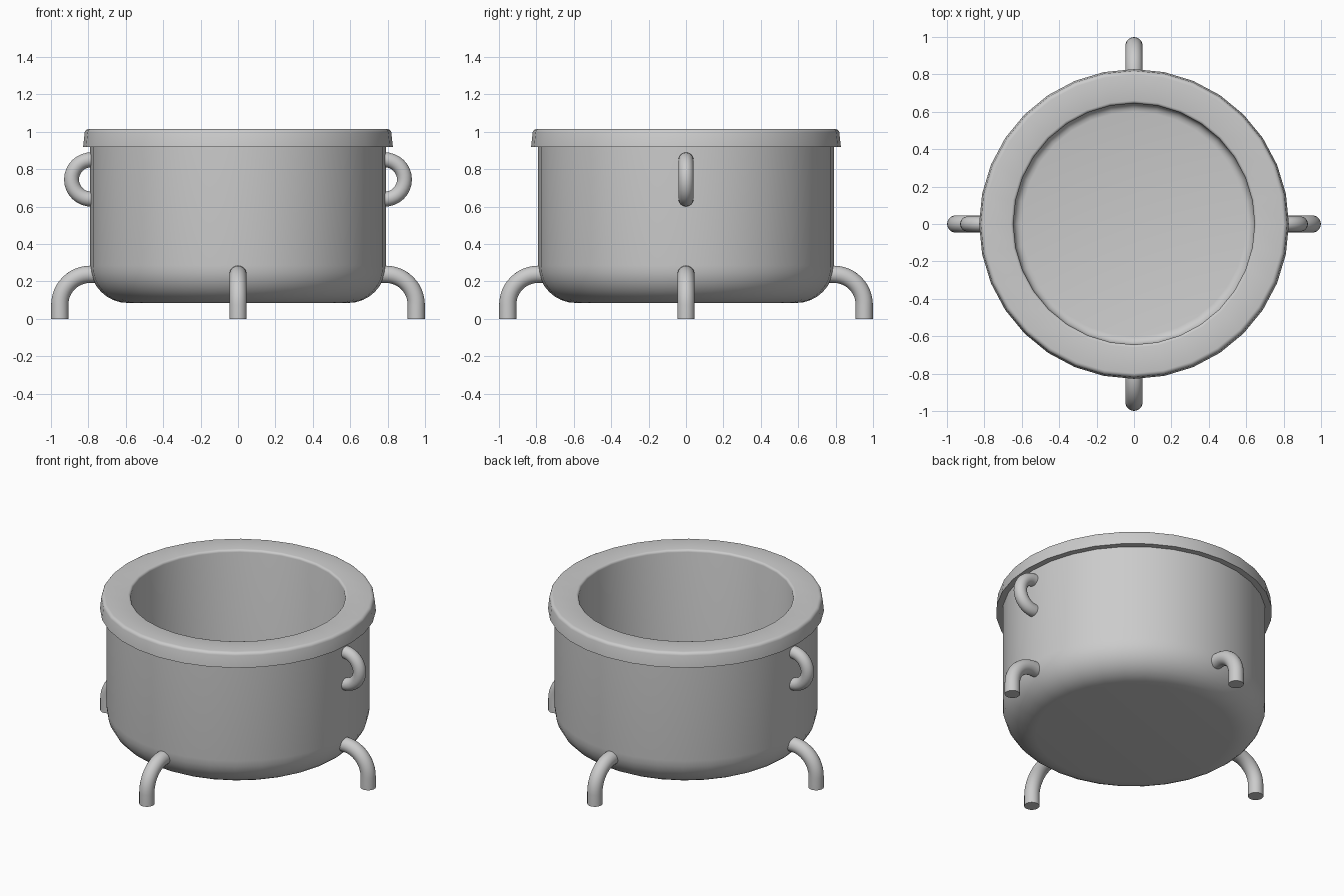
import bpy, bmesh
from math import sin, cos, pi, radians

if "Cube" in bpy.data.objects:
    bpy.data.objects.remove(bpy.data.objects["Cube"])


def finish(bm, name):
    bmesh.ops.remove_doubles(bm, verts=bm.verts, dist=1e-5)
    bmesh.ops.recalc_face_normals(bm, faces=bm.faces)
    me = bpy.data.meshes.new(name)
    bm.to_mesh(me)
    bm.free()
    ob = bpy.data.objects.new(name, me)
    bpy.context.collection.objects.link(ob)
    bpy.ops.object.select_all(action='DESELECT')
    ob.select_set(True)
    bpy.context.view_layer.objects.active = ob
    bpy.ops.object.shade_smooth_by_angle(angle=radians(35))
    return ob


def arc(cx, cz, r, a0, a1, n):
    """Points (x, z) on an arc, angles in degrees."""
    angles = [radians(a0 + (a1 - a0) * i / n) for i in range(n + 1)]
    return [(cx + r * cos(a), cz + r * sin(a)) for a in angles]


def lathe(name, profile, sides=32):
    bm = bmesh.new()
    verts = [bm.verts.new((r, 0, z)) for r, z in profile]
    edges = [bm.edges.new(p) for p in zip(verts, verts[1:])]
    bmesh.ops.spin(bm, geom=verts + edges, cent=(0, 0, 0), axis=(0, 0, 1),
                   angle=2 * pi, steps=sides)
    return finish(bm, name)


def tube(name, path, radius, turn, sides=24):
    """Sweep a circle along a path in the XZ plane, then turn it about Z."""
    bm = bmesh.new()
    rings = []
    for i, (x, z) in enumerate(path):
        x0, z0 = path[max(i - 1, 0)]
        x1, z1 = path[min(i + 1, len(path) - 1)]
        length = ((x1 - x0) ** 2 + (z1 - z0) ** 2) ** 0.5
        nx, nz = -(z1 - z0) / length, (x1 - x0) / length
        ring = []
        for k in range(sides):
            a = 2 * pi * k / sides
            c, s = radius * cos(a), radius * sin(a)
            ring.append(bm.verts.new((x + nx * c, s, z + nz * c)))
        rings.append(ring)
    for a, b in zip(rings, rings[1:]):
        for k in range(sides):
            j = (k + 1) % sides
            bm.faces.new((a[k], a[j], b[j], b[k]))
    bm.faces.new(rings[0])
    bm.faces.new(rings[-1])
    ob = finish(bm, name)
    ob.rotation_euler.z = turn
    return ob


# Pot: rounded base, straight wall, overhanging rim and hollow inside
profile = [(0, 0.085)]
profile += arc(0.59, 0.285, 0.2, -90, 0, 8)
profile += [(0.79, 0.92), (0.828, 0.92)]
profile += arc(0.798, 0.993, 0.022, 10, 90, 4)
profile += arc(0.66, 1.0, 0.015, 90, 180, 3)
profile += arc(0.60, 0.24, 0.045, 0, -90, 4)
profile += [(0, 0.195)]
lathe("pot_body", profile)

# Four curved legs
leg_path = [(0.72, 0.238)] + arc(0.79, 0.075, 0.163, 90, 0, 12) + [(0.953, 0)]
for i, side in enumerate(("right", "back", "left", "front")):
    tube(side + "_leg", leg_path, 0.046, i * pi / 2)

# Two ring handles, their ends sunk in the wall
handle_path = arc(0.785, 0.745, 0.105, 115, -115, 20)
for i, side in enumerate(("right", "left")):
    tube(side + "_handle", handle_path, 0.04, i * pi)
